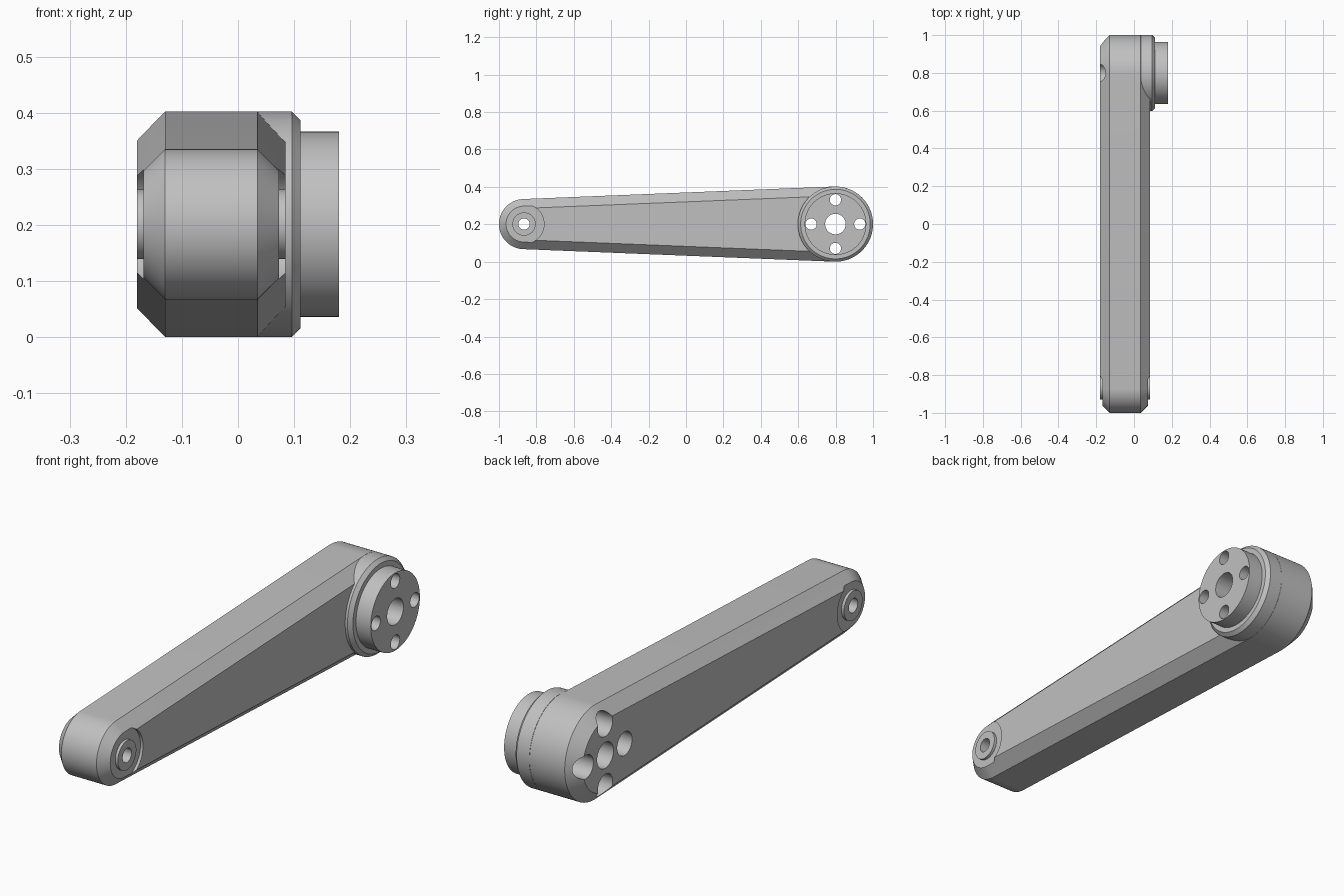
import bpy, bmesh
from math import sin, cos, pi, asin, radians

if "Cube" in bpy.data.objects:
    bpy.data.objects.remove(bpy.data.objects["Cube"])

HUB_Y, TIP_Y, MID_Z = 0.799, -0.866, 0.201   # the two pivot axes
HUB_R, TIP_R = 0.201, 0.134
BACK_X, FACE_X = -0.18, 0.085                # side faces of the arm
BEVEL = 0.05
SEGS = 96

metal = bpy.data.materials.new("grey metal")
metal.use_nodes = True
GREY = (0.53, 0.53, 0.53, 1)
metal.diffuse_color = GREY
metal.node_tree.nodes["Principled BSDF"].inputs["Base Color"].default_value = GREY


def loft(name, rings):
    """Skin equal rings of points and cap both ends."""
    bm = bmesh.new()
    loops = [[bm.verts.new(p) for p in ring] for ring in rings]
    n = len(loops[0])
    for a, b in zip(loops, loops[1:]):
        for i in range(n):
            j = (i + 1) % n
            bm.faces.new((a[i], a[j], b[j], b[i]))
    bm.faces.new(loops[0])
    bm.faces.new(loops[-1])
    bmesh.ops.recalc_face_normals(bm, faces=bm.faces)
    mesh = bpy.data.meshes.new(name)
    bm.to_mesh(mesh)
    bm.free()
    mesh.materials.append(metal)
    obj = bpy.data.objects.new(name, mesh)
    bpy.context.collection.objects.link(obj)
    return obj


def arc(x, y, z, r, start, end, n):
    return [(x, y + r * cos(start + (end - start) * i / n),
             z + r * sin(start + (end - start) * i / n)) for i in range(n + 1)]


def turned(name, y, z, profile, segs=SEGS):
    """Round part along x from (x, radius) pairs."""
    return loft(name, [arc(x, y, z, r, 0, 2 * pi, segs)[:-1] for x, r in profile])


def arm_outline(x, inset):
    """Two arcs joined by their common tangents."""
    tilt = pi / 2 + asin((HUB_R - TIP_R) / (HUB_Y - TIP_Y))
    return (arc(x, HUB_Y, MID_Z, HUB_R - inset, -tilt, tilt, 56)
            + arc(x, TIP_Y, MID_Z, TIP_R - inset, tilt, 2 * pi - tilt, 48))


def combine(target, tool, operation):
    mod = target.modifiers.new(tool.name, "BOOLEAN")
    mod.operation, mod.solver, mod.object = operation, "EXACT", tool
    bpy.context.view_layer.objects.active = target
    bpy.ops.object.modifier_apply(modifier=mod.name)
    bpy.data.objects.remove(tool)


# Tapered arm with bevelled side faces
arm = loft("crank_arm", [arm_outline(BACK_X, BEVEL), arm_outline(BACK_X + BEVEL, 0),
                         arm_outline(FACE_X - BEVEL, 0), arm_outline(FACE_X, BEVEL)])

# Hub collar with the raised mounting flange
hub = turned("hub_flange", HUB_Y, MID_Z,
             [(0.036, HUB_R), (0.096, HUB_R), (0.111, HUB_R - 0.015),
              (0.111, 0.165), (0.18, 0.165)])
combine(arm, hub, "UNION")

# Recess and raised boss on both sides of the tip
for face, side in ((BACK_X, -1), (FACE_X, 1)):
    floor = face - side * 0.012
    combine(arm, turned("recess_cutter", TIP_Y, MID_Z,
                        [(floor, 0.107), (face + side * 0.05, 0.107)]), "DIFFERENCE")
    combine(arm, turned("tip_boss", TIP_Y, MID_Z,
                        [(floor - side * 0.01, 0.062), (face, 0.062)]), "UNION")

# Pivot holes
for name, y, r in (("tip_hole", TIP_Y, 0.03), ("hub_hole", HUB_Y, 0.055)):
    combine(arm, turned(name, y, MID_Z, [(-0.3, r), (0.3, r)], 48), "DIFFERENCE")

# Four bolt holes, counterbored from the back
for i in range(4):
    y = HUB_Y + 0.13 * cos(i * pi / 2)
    z = MID_Z + 0.13 * sin(i * pi / 2)
    combine(arm, turned("bolt_hole", y, z,
                        [(-0.3, 0.05), (0.03, 0.05), (0.03, 0.03), (0.3, 0.03)], 48),
            "DIFFERENCE")

bpy.ops.object.select_all(action="DESELECT")
arm.select_set(True)
bpy.context.view_layer.objects.active = arm
bpy.ops.object.shade_smooth_by_angle(angle=radians(25))
